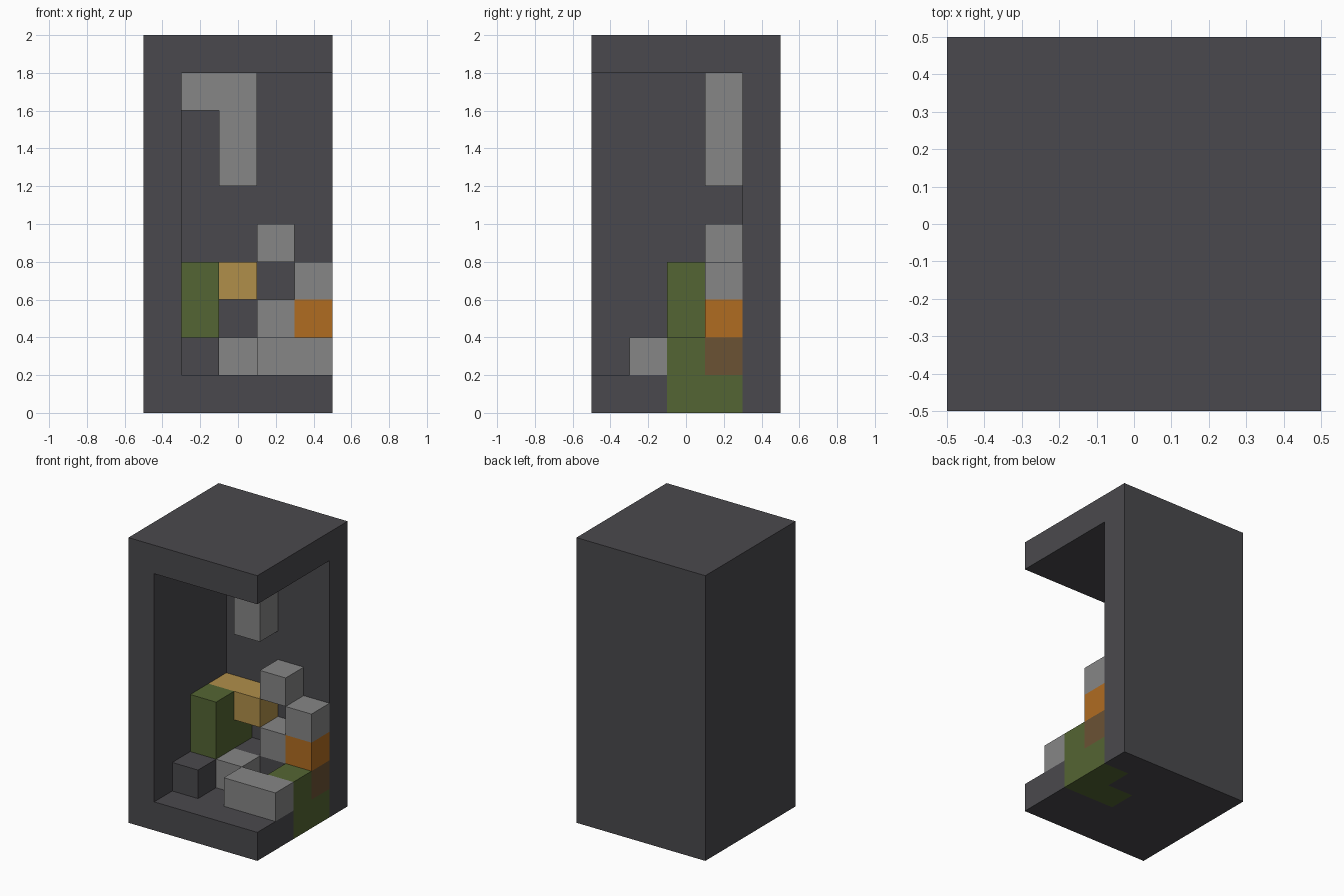
import bpy
import bmesh
from math import radians
from mathutils import Vector

old = bpy.data.objects.get("Cube")
if old:
    bpy.data.objects.remove(old, do_unlink=True)

UNIT = 0.2  # edge of one block
ORIGIN = Vector((-0.5, -0.5, 0))


def linear(c):
    c /= 255
    return c / 12.92 if c <= 0.04045 else ((c + 0.055) / 1.055) ** 2.4


def material(name, *rgb):
    m = bpy.data.materials.new(name)
    m.use_nodes = True
    colour = (*[linear(c) for c in rgb], 1)
    m.diffuse_color = colour
    m.node_tree.nodes["Principled BSDF"].inputs["Base Color"].default_value = colour
    return m


def blocks(name, mat, cells):
    """Join unit blocks into one solid, keeping only its outer faces."""
    cells = set(cells)
    bm = bmesh.new()
    for cell in cells:
        centre = ORIGIN + (Vector(cell) + Vector((0.5, 0.5, 0.5))) * UNIT
        for axis in range(3):
            for side in (-1, 1):
                n = Vector((0, 0, 0))
                n[axis] = side
                if tuple(int(a + b) for a, b in zip(cell, n)) in cells:
                    continue
                u = Vector((n.y, n.z, n.x))
                v = n.cross(u)
                corners = (n - u - v, n + u - v, n + u + v, n - u + v)
                bm.faces.new([bm.verts.new(centre + c * UNIT / 2) for c in corners])
    bmesh.ops.remove_doubles(bm, verts=bm.verts[:], dist=0.001)
    bmesh.ops.dissolve_limit(bm, angle_limit=radians(1), verts=bm.verts[:], edges=bm.edges[:])
    mesh = bpy.data.meshes.new(name)
    bm.to_mesh(mesh)
    bm.free()
    mesh.materials.append(mat)
    bpy.context.collection.objects.link(bpy.data.objects.new(name, mesh))


charcoal = material("charcoal", 74, 73, 77)
grey = material("grey", 134, 134, 134)
green = material("green", 84, 101, 51)
yellow = material("yellow", 176, 143, 74)
orange = material("orange", 176, 108, 33)
brown = material("brown", 107, 82, 52)

# Shell: floor, ceiling, left wall and back wall, with a notch for the sunken piece
sunken = [(4, 3, 0), (4, 2, 0), (3, 2, 0)]
blocks("shell", charcoal, [
    (x, y, z) for x in range(5) for y in range(5) for z in range(10)
    if (x == 0 or y == 4 or z in (0, 9)) and (x, y, z) not in sunken])

# Pieces lying on the floor
blocks("sunken_green_piece", green, sunken + [(4, 2, 1)])
blocks("corner_dark_piece", charcoal, [(1, 1, 1), (1, 2, 1), (1, 3, 1), (2, 3, 1), (3, 3, 1)])
blocks("front_bar", grey, [(3, 1, 1), (4, 1, 1)])
blocks("middle_block", grey, [(2, 2, 1)])

# Stacked pieces
blocks("upright_green_piece", green, [(1, 2, 2), (1, 2, 3), (1, 3, 2)])
blocks("yellow_bar", yellow, [(1, 3, 3), (2, 3, 3)])
blocks("back_block", grey, [(3, 3, 2)])
blocks("floating_block", grey, [(3, 3, 4)])
blocks("brown_block", brown, [(4, 3, 1)])
blocks("orange_block", orange, [(4, 3, 2)])
blocks("side_block", grey, [(4, 3, 3)])

# Piece hanging from the ceiling
blocks("hanging_piece", grey, [(1, 3, 8), (2, 3, 8), (2, 3, 7), (2, 3, 6)])
